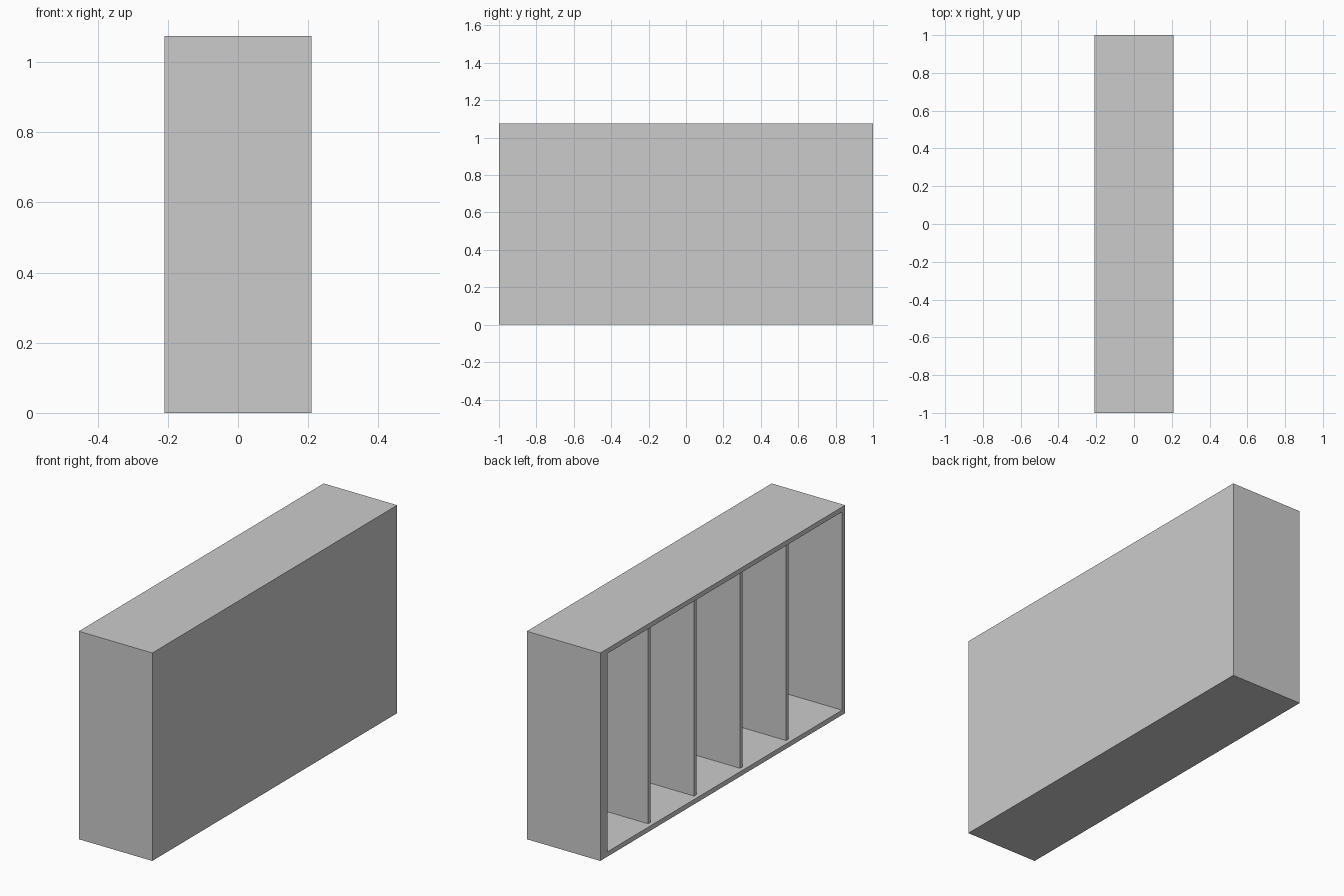
import bpy

if "Cube" in bpy.data.objects:
    bpy.data.objects.remove(bpy.data.objects["Cube"])

W, L, H = 0.42, 2.0, 1.075   # depth (x), length (y), height (z)
T = 0.025                    # panel thickness
STILE = 0.06                 # thicker end panel at +y
RECESS = 0.022               # dividers sit back from the open side


def box(name, x, y, z):
    """Box from (min, max) ranges along each axis."""
    bpy.ops.mesh.primitive_cube_add(size=1)
    ob = bpy.context.object
    ob.name = name
    ranges = (x, y, z)
    for v in ob.data.vertices:
        v.co = [r[1] if c > 0 else r[0] for c, r in zip(v.co, ranges)]
    return ob


X, Y = (-W / 2, W / 2), (-L / 2, L / 2)
inner_x = (-W / 2, W / 2 - T)
inner_y = (-L / 2 + T, L / 2 - STILE)
inner_z = (T, H - T)

# Carcass
box("bottom_panel", X, Y, (0, T))
box("top_panel", X, Y, (H - T, H))
box("end_panel_front", X, (-L / 2, inner_y[0]), inner_z)
box("end_panel_back", X, (inner_y[1], L / 2), inner_z)
box("closed_side_panel", (inner_x[1], W / 2), inner_y, inner_z)

# Evenly spaced upright dividers
for i in range(4):
    y = 0.568 - 0.3755 * i
    box(f"divider_{i + 1}", (-W / 2 + RECESS, inner_x[1]), (y - 0.01, y + 0.01), inner_z)
